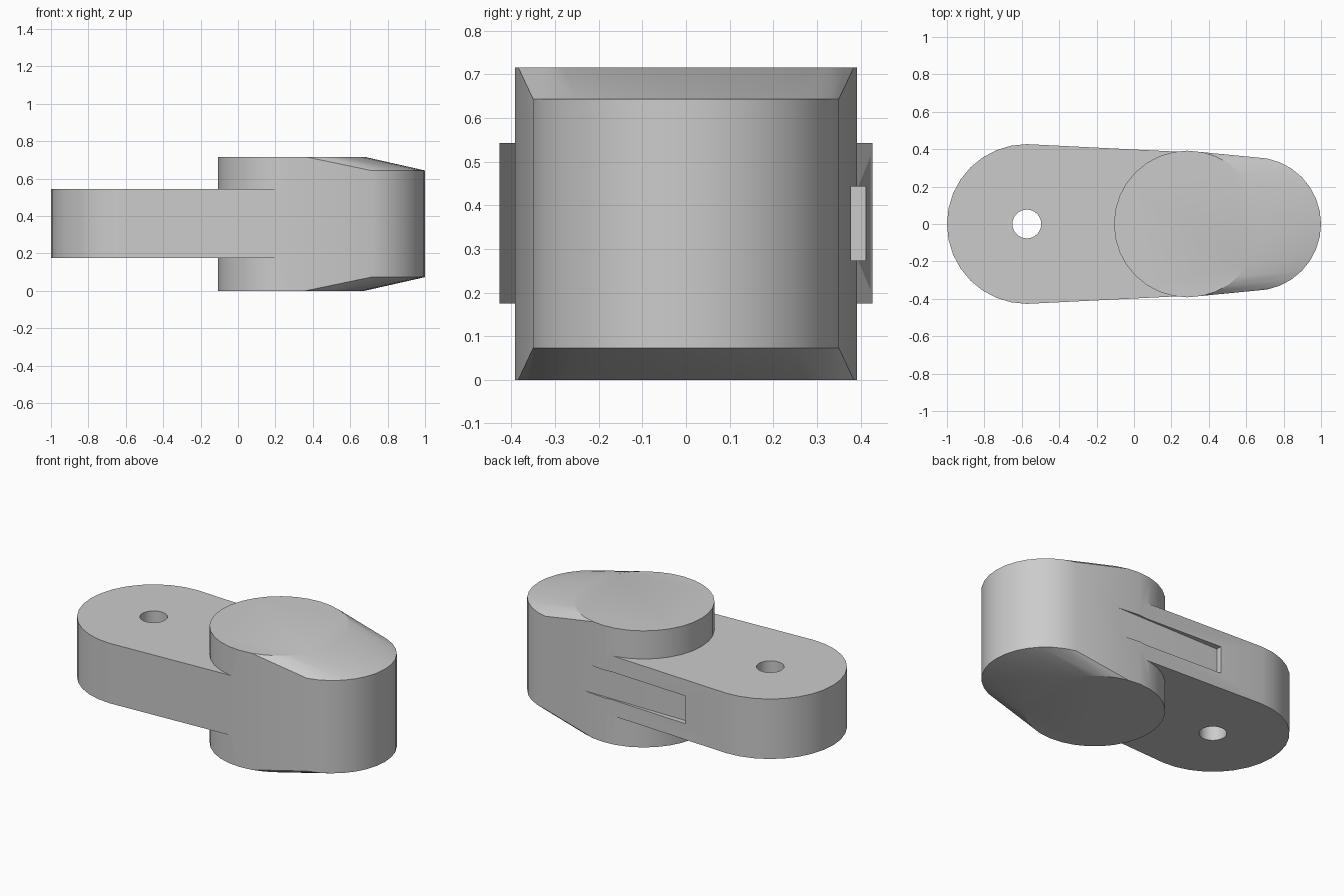
import bpy
import bmesh
from math import cos, sin, tau, radians

SEGMENTS = 32

default_cube = bpy.data.objects.get("Cube")
if default_cube:
    bpy.data.objects.remove(default_cube, do_unlink=True)

grey = bpy.data.materials.new("plain grey")
grey.use_nodes = True
colour = (0.6, 0.6, 0.6, 1)
grey.diffuse_color = colour
grey.node_tree.nodes["Principled BSDF"].inputs["Base Color"].default_value = colour


def hull_of_discs(name, *discs):
    """Convex solid around upright cylinders given as (x, radius, bottom, top)."""
    bm = bmesh.new()
    for x, radius, bottom, top in discs:
        for z in (bottom, top):
            for i in range(SEGMENTS):
                a = tau * i / SEGMENTS
                bm.verts.new((x + radius * cos(a), radius * sin(a), z))
    result = bmesh.ops.convex_hull(bm, input=bm.verts[:])
    unused = {v for v in result["geom_interior"] if isinstance(v, bmesh.types.BMVert)}
    bmesh.ops.delete(bm, geom=list(unused), context="VERTS")
    bmesh.ops.dissolve_limit(bm, angle_limit=radians(0.2), verts=bm.verts[:], edges=bm.edges[:])
    bmesh.ops.recalc_face_normals(bm, faces=bm.faces[:])
    mesh = bpy.data.meshes.new(name)
    bm.to_mesh(mesh)
    bm.free()
    mesh.materials.append(grey)
    obj = bpy.data.objects.new(name, mesh)
    bpy.context.collection.objects.link(obj)
    return obj


def box(name, low, high):
    bpy.ops.mesh.primitive_cube_add(size=1, location=[(a + b) / 2 for a, b in zip(low, high)])
    obj = bpy.context.object
    obj.name = name
    obj.scale = [b - a for a, b in zip(low, high)]
    bpy.ops.object.transform_apply(location=False, rotation=False, scale=True)
    obj.data.materials.append(grey)
    return obj


def combine(target, other, operation):
    """Apply a boolean and remove the helper solid."""
    mod = target.modifiers.new(operation.lower(), "BOOLEAN")
    mod.operation = operation
    mod.solver = "EXACT"
    mod.object = other
    bpy.ops.object.select_all(action="DESELECT")
    bpy.context.view_layer.objects.active = target
    target.select_set(True)
    bpy.ops.object.modifier_apply(modifier=mod.name)
    bpy.data.objects.remove(other, do_unlink=True)


# Tall head that tapers towards its rounded end
body = hull_of_discs("lever_body", (0.285, 0.392, 0, 0.716), (0.643, 0.357, 0.073, 0.643))

# Thinner arm running back from the head
arm = hull_of_discs("arm", (-0.573, 0.427, 0.175, 0.543), (0.285, 0.384, 0.175, 0.543))
combine(body, arm, "UNION")

# Pivot hole through the arm
pivot = hull_of_discs("pivot_hole", (-0.573, 0.077, -0.1, 0.9))
combine(body, pivot, "DIFFERENCE")

# Shallow slot along the back side, running out on the tapered head
slot = box("side_slot", (-0.285, 0.378, 0.273), (0.6, 0.6, 0.443))
combine(body, slot, "DIFFERENCE")

# Smooth round walls, crisp rims
bpy.ops.object.select_all(action="DESELECT")
body.select_set(True)
bpy.context.view_layer.objects.active = body
bpy.ops.object.shade_smooth_by_angle(angle=radians(20))
